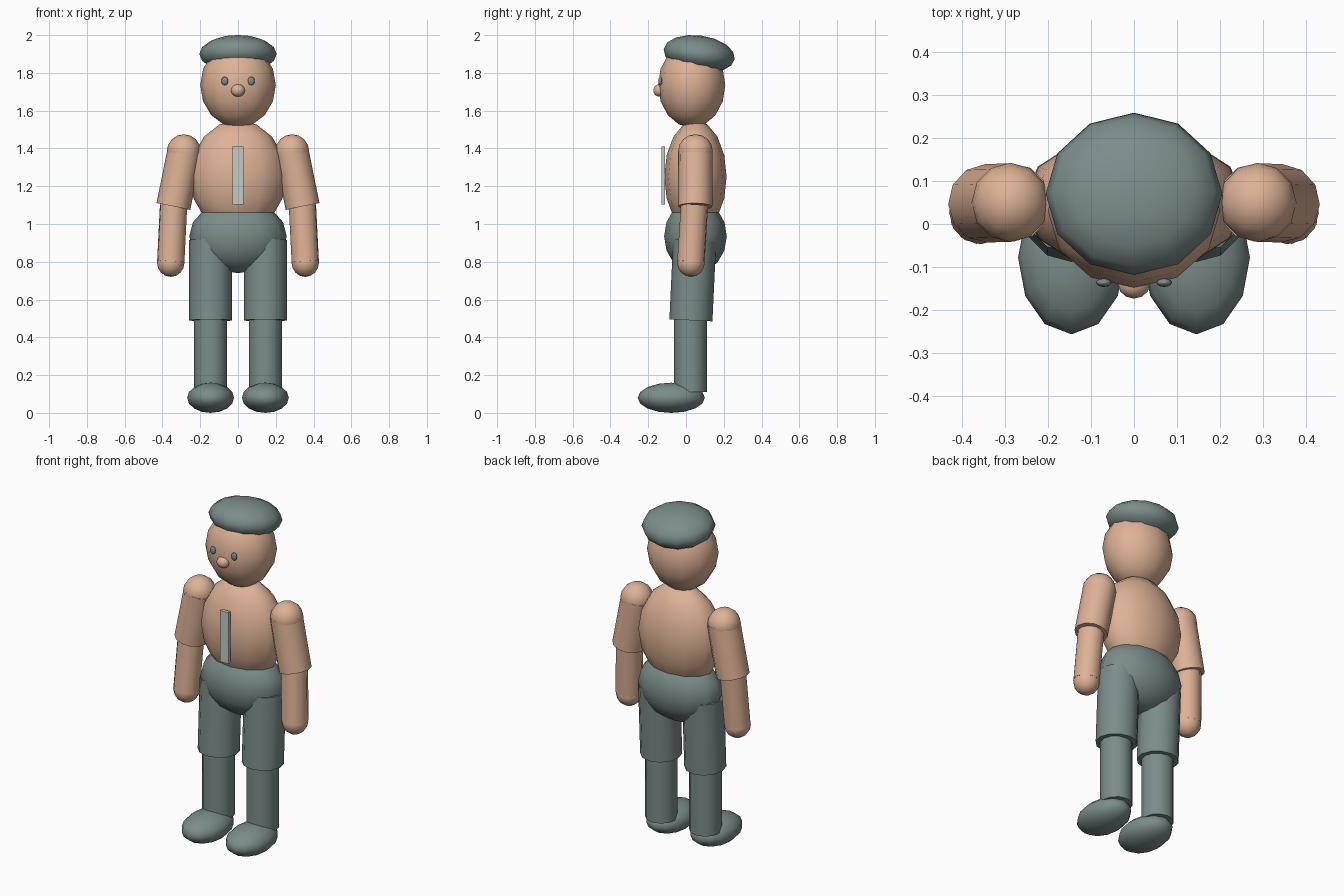
import bpy, math
from mathutils import Vector

if "Cube" in bpy.data.objects:
    bpy.data.objects.remove(bpy.data.objects["Cube"])


def material(name, rgb):
    m = bpy.data.materials.new(name)
    m.diffuse_color = (*rgb, 1)
    m.use_nodes = True
    m.node_tree.nodes["Principled BSDF"].inputs["Base Color"].default_value = m.diffuse_color
    return m


SKIN = material("skin tan", (0.73, 0.445, 0.305))
CLOTH = material("grey green", (0.2, 0.265, 0.255))
PALE = material("pale grey", (0.56, 0.6, 0.57))


def finish(name, mat, angle):
    o = bpy.context.object
    o.name = name
    o.data.materials.append(mat)
    bpy.ops.object.transform_apply(location=False, rotation=False, scale=True)
    bpy.ops.object.shade_smooth_by_angle(angle=math.radians(angle))
    return o


def ellipsoid(name, mat, centre, radii, tilt=0, segments=12, rings=8):
    bpy.ops.mesh.primitive_uv_sphere_add(segments=segments, ring_count=rings, radius=1,
                                         location=centre, rotation=(math.radians(tilt), 0, 0))
    bpy.context.object.scale = radii
    return finish(name, mat, 80)


def limb(name, mat, top, bottom, radius):
    top, bottom = Vector(top), Vector(bottom)
    axis = top - bottom
    bpy.ops.mesh.primitive_cylinder_add(vertices=12, radius=radius, depth=axis.length,
                                        location=(top + bottom) / 2)
    bpy.context.object.rotation_euler = axis.to_track_quat('Z', 'Y').to_euler()
    return finish(name, mat, 50)


# Head, nose and cap
ellipsoid("head", SKIN, (0, 0.03, 1.735), (0.2, 0.178, 0.225))
ellipsoid("nose", SKIN, (0, -0.14, 1.707), (0.037, 0.033, 0.033))
ellipsoid("cap", CLOTH, (0, 0.07, 1.9), (0.205, 0.19, 0.098), tilt=-8)

# Body
ellipsoid("torso", SKIN, (0, 0.05, 1.25), (0.255, 0.165, 0.30))
ellipsoid("hips", CLOTH, (0, 0.05, 0.935), (0.258, 0.166, 0.195))

# Shirt front strip
bpy.ops.mesh.primitive_cube_add(size=1, location=(0, -0.12, 1.257))
bpy.context.object.scale = (0.058, 0.02, 0.305)
finish("chest_strip", PALE, 30)

# Paired parts
for side, s in (("left", 1), ("right", -1)):
    ellipsoid(side + "_eye", CLOTH, (0.07 * s, -0.136, 1.757), (0.018, 0.01, 0.023))
    ellipsoid(side + "_shoulder", SKIN, (0.287 * s, 0.05, 1.385), (0.09, 0.092, 0.09))
    limb(side + "_upper_arm", SKIN, (0.282 * s, 0.05, 1.39), (0.342 * s, 0.048, 1.093), 0.091)
    limb(side + "_forearm", SKIN, (0.341 * s, 0.045, 1.1), (0.356 * s, 0.026, 0.8), 0.073)
    ellipsoid(side + "_hand", SKIN, (0.356 * s, 0.026, 0.796), (0.073, 0.073, 0.076))
    limb(side + "_thigh", CLOTH, (0.145 * s, 0.046, 0.915), (0.145 * s, 0.026, 0.49), 0.114)
    limb(side + "_shin", CLOTH, (0.145 * s, 0.024, 0.5), (0.145 * s, 0.024, 0.11), 0.088)
    ellipsoid(side + "_shoe", CLOTH, (0.145 * s, -0.078, 0.08), (0.124, 0.178, 0.08))
